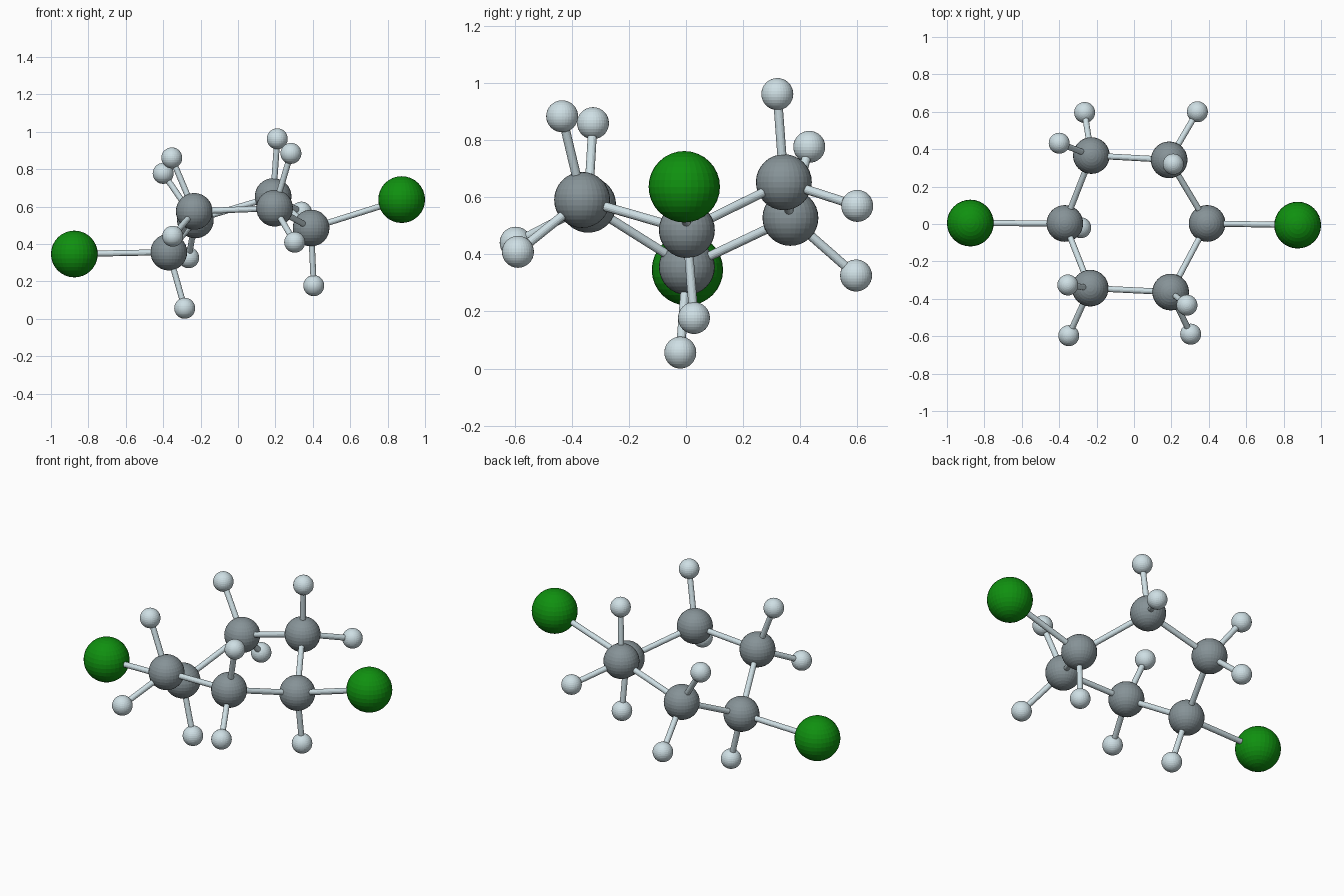
import bpy
from mathutils import Vector

if "Cube" in bpy.data.objects:
    bpy.data.objects.remove(bpy.data.objects["Cube"])


def material(name, color):
    m = bpy.data.materials.new(name)
    m.diffuse_color = (*color, 1)
    m.use_nodes = True
    m.node_tree.nodes["Principled BSDF"].inputs["Base Color"].default_value = m.diffuse_color
    return m


CARBON = material("carbon_grey", (0.24, 0.29, 0.31))
PALE = material("pale_blue", (0.62, 0.74, 0.78))
GREEN = material("chlorine_green", (0.005, 0.28, 0.005))


def ball(name, pos, radius, mat):
    bpy.ops.mesh.primitive_uv_sphere_add(segments=32, ring_count=16, radius=radius, location=pos)
    ob = bpy.context.object
    ob.name = name
    ob.data.materials.append(mat)


def bond(name, a, b, mat=PALE, radius=0.016):
    a, b = Vector(a), Vector(b)
    d = b - a
    bpy.ops.mesh.primitive_cylinder_add(vertices=16, radius=radius, depth=d.length, location=(a + b) / 2)
    ob = bpy.context.object
    ob.name = name
    ob.rotation_euler = d.to_track_quat('Z', 'Y').to_euler()
    ob.data.materials.append(mat)


# Each ring carbon with its hydrogens, in order round the ring
ring = [
    ((-0.370, 0.003, 0.356), [(-0.285, -0.020, 0.056)]),
    ((-0.228, 0.366, 0.528), [(-0.400, 0.432, 0.777), (-0.264, 0.596, 0.326)]),
    ((0.188, 0.343, 0.653), [(0.210, 0.320, 0.962), (0.339, 0.600, 0.570)]),
    ((0.391, 0.003, 0.485), [(0.405, 0.028, 0.177)]),
    ((0.196, -0.364, 0.591), [(0.283, -0.434, 0.884), (0.303, -0.589, 0.409)]),
    ((-0.234, -0.343, 0.574), [(-0.354, -0.326, 0.860), (-0.349, -0.597, 0.441)]),
]
for i, (c, hydrogens) in enumerate(ring):
    ball(f"carbon_{i + 1}", c, 0.098, CARBON)
    bond(f"ring_bond_{i + 1}", c, ring[(i + 1) % 6][0])
    for j, h in enumerate(hydrogens):
        ball(f"hydrogen_{i + 1}_{j + 1}", h, 0.056, PALE)
        bond(f"hydrogen_bond_{i + 1}_{j + 1}", c, h)

# Chlorine atoms at both ends
for name, i, pos in (("left", 0, (-0.875, 0.005, 0.346)), ("right", 3, (0.875, -0.006, 0.637))):
    ball(f"chlorine_{name}", pos, 0.125, GREEN)
    bond(f"chlorine_bond_{name}", ring[i][0], pos)
